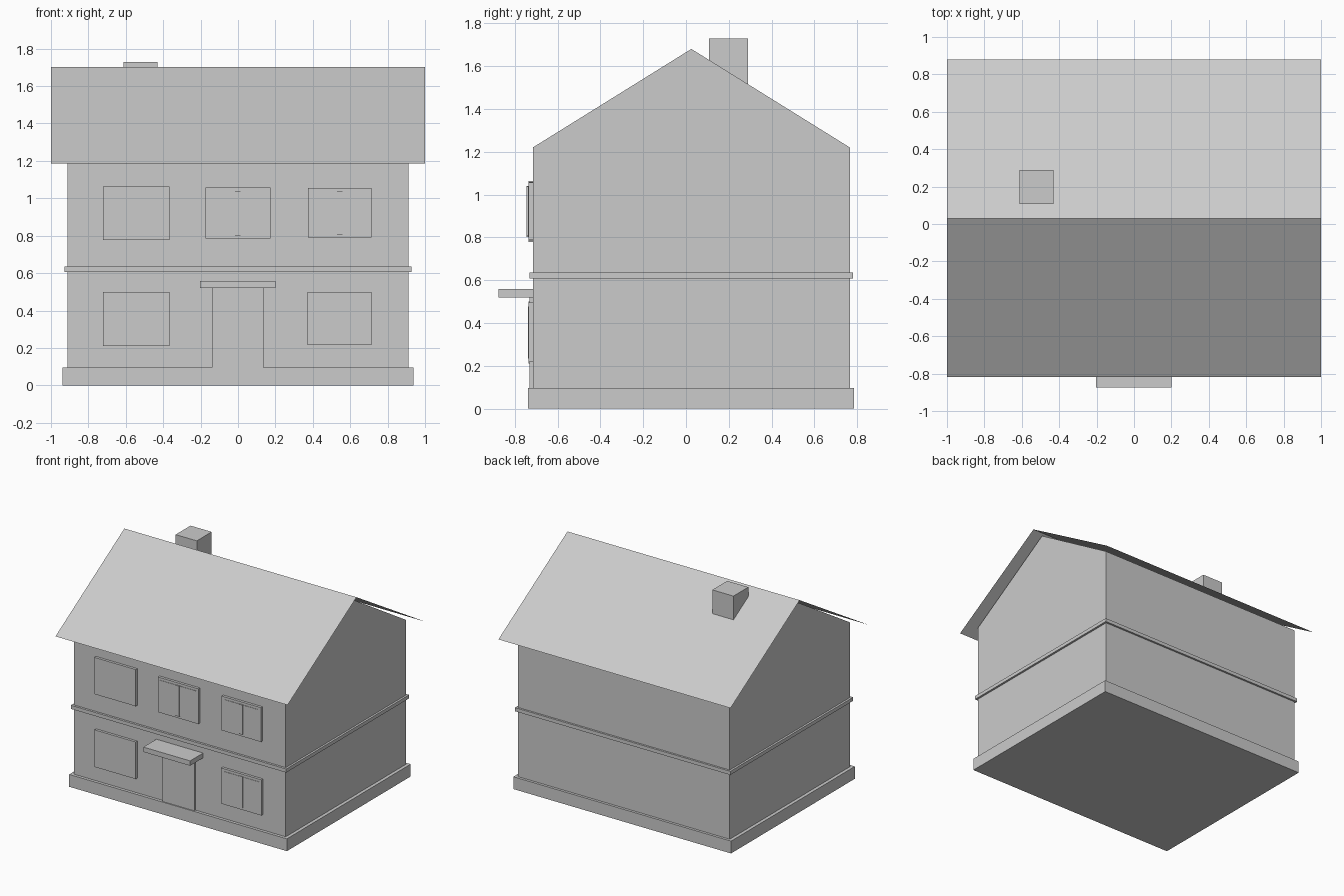
import bpy

if "Cube" in bpy.data.objects:
    bpy.data.objects.remove(bpy.data.objects["Cube"])

grey = bpy.data.materials.new("plain grey")
grey.diffuse_color = (0.6, 0.6, 0.6, 1)
grey.use_nodes = True
grey.node_tree.nodes["Principled BSDF"].inputs["Base Color"].default_value = grey.diffuse_color


def mesh_object(name, verts, faces):
    mesh = bpy.data.meshes.new(name)
    mesh.from_pydata(verts, [], faces)
    mesh.materials.append(grey)
    obj = bpy.data.objects.new(name, mesh)
    bpy.context.collection.objects.link(obj)
    return obj


def box(name, x0, x1, y0, y1, z0, z1):
    verts = [(x, y, z) for x in (x0, x1) for y in (y0, y1) for z in (z0, z1)]
    faces = [(0, 1, 3, 2), (4, 6, 7, 5), (0, 4, 5, 1),
             (2, 3, 7, 6), (0, 2, 6, 4), (1, 5, 7, 3)]
    return mesh_object(name, verts, faces)


def extrude_x(name, profile, x0, x1):
    # solid prism from a (y, z) profile, counter-clockwise seen from +x
    n = len(profile)
    verts = [(x, y, z) for x in (x0, x1) for y, z in profile]
    faces = [tuple(reversed(range(n))), tuple(range(n, 2 * n))]
    faces += [(i, (i + 1) % n, (i + 1) % n + n, i + n) for i in range(n)]
    return mesh_object(name, verts, faces)


WALL = -0.715  # front wall plane

# Walls with gable ends
extrude_x("walls", [(WALL, 0.05), (0.765, 0.05), (0.765, 1.22),
                    (0.025, 1.68), (WALL, 1.22)], -0.912, 0.912)

# Plinth and the band between floors
box("plinth", -0.938, 0.938, -0.738, 0.785, 0, 0.096)
box("floor_band", -0.928, 0.928, -0.732, 0.78, 0.607, 0.635)

# Thin roof sheet with overhanging eaves
roof = [(x, y, z) for x in (-1, 1)
        for y, z in ((-0.818, 1.185), (0.03, 1.701), (0.88, 1.185))]
mesh_object("roof", roof, [(0, 3, 4, 1), (1, 4, 5, 2)])

# Chimney on the back slope
box("chimney", -0.612, -0.43, 0.107, 0.29, 1.4, 1.728)

# Door and canopy
box("door", -0.139, 0.136, -0.73, WALL + 0.01, 0.05, 0.53)
box("door_canopy", -0.203, 0.2, -0.875, WALL + 0.01, 0.52, 0.558)

# Windows: x0, x1, z0, z1, how far the centre bar stands out (0 = none)
windows = {
    "upper_left": (-0.722, -0.367, 0.778, 1.064, 0),
    "upper_middle": (-0.175, 0.173, 0.784, 1.058, 0.03),
    "upper_right": (0.374, 0.713, 0.789, 1.056, 0.03),
    "lower_left": (-0.722, -0.367, 0.211, 0.500, 0),
    "lower_right": (0.370, 0.716, 0.217, 0.495, 0.024),
}
for place, (x0, x1, z0, z1, bar) in windows.items():
    box(place + "_window", x0, x1, WALL - 0.02, WALL + 0.01, z0, z1)
    if bar:
        mid = (x0 + x1) / 2
        box(place + "_sash", x0 + 0.02, x1 - 0.02, WALL - 0.023, WALL,
            z0 + 0.02, z1 - 0.02)
        box(place + "_centre_bar", mid - 0.015, mid + 0.015, WALL - bar, WALL,
            z0 + 0.018, z1 - 0.018)
